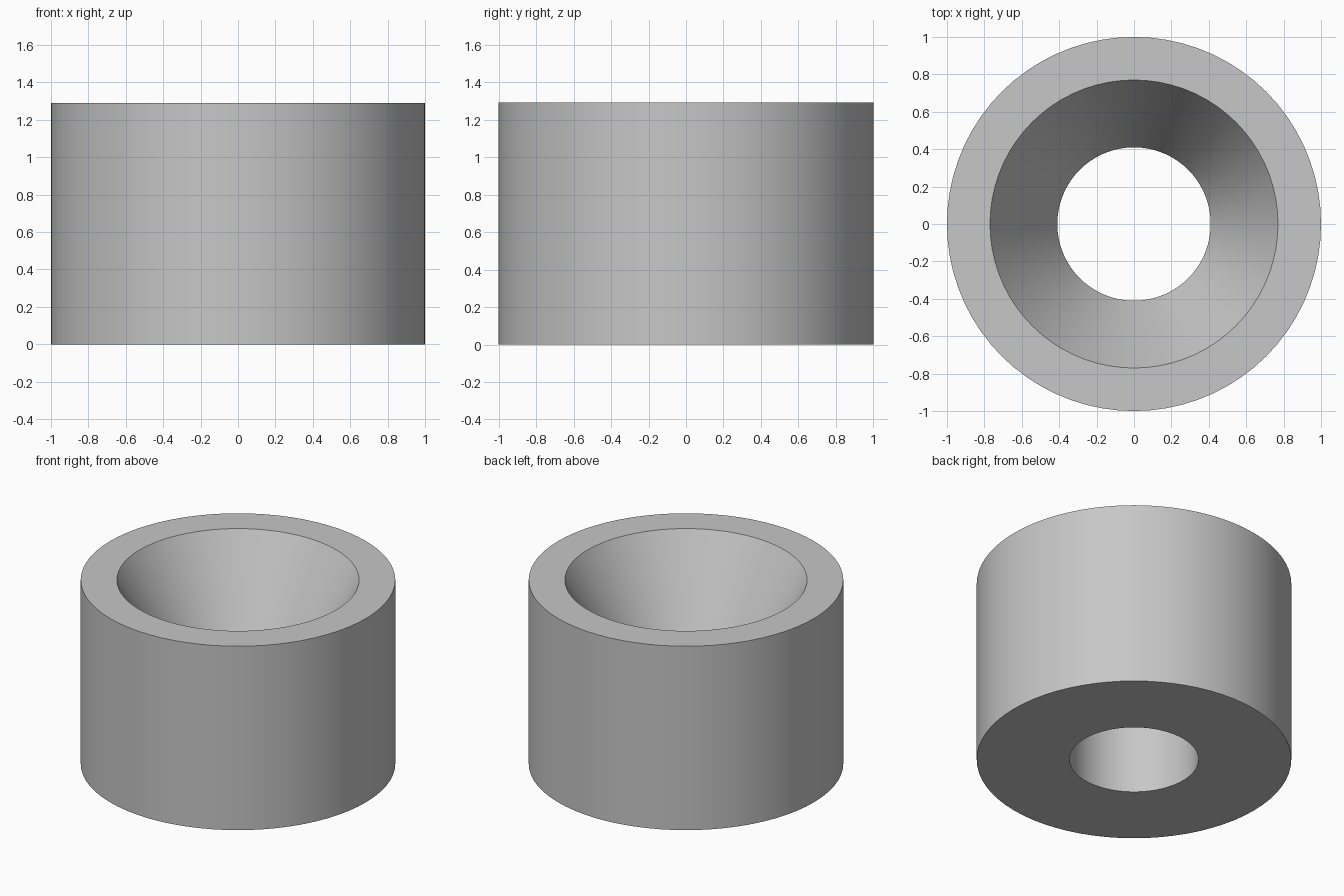
import bpy
import bmesh
from math import cos, sin, tau, radians

cube = bpy.data.objects.get("Cube")
if cube:
    bpy.data.objects.remove(cube, do_unlink=True)

SEGMENTS = 72
HEIGHT = 1.29
OUTER, MOUTH, BORE = 1.0, 0.77, 0.41
CONE_START = HEIGHT / 2

# Plain grey material
grey = bpy.data.materials.new("plain_grey")
grey.use_nodes = True
colour = (0.57, 0.57, 0.57, 1)
grey.diffuse_color = colour
grey.node_tree.nodes["Principled BSDF"].inputs["Base Color"].default_value = colour

# Closed wall section: outer wall, flat rim, tapered mouth, straight bore
profile = [(OUTER, 0), (OUTER, HEIGHT), (MOUTH, HEIGHT),
           (BORE, CONE_START), (BORE, 0)]

# Revolve the section around the vertical axis
bm = bmesh.new()
rings = []
for radius, z in profile:
    rings.append([bm.verts.new((radius * cos(tau * i / SEGMENTS),
                                radius * sin(tau * i / SEGMENTS), z))
                  for i in range(SEGMENTS)])
for k, ring in enumerate(rings):
    above = rings[(k + 1) % len(rings)]
    for i in range(SEGMENTS):
        j = (i + 1) % SEGMENTS
        bm.faces.new((ring[i], ring[j], above[j], above[i]))
bmesh.ops.recalc_face_normals(bm, faces=bm.faces)

mesh = bpy.data.meshes.new("countersunk_bushing")
bm.to_mesh(mesh)
bm.free()
mesh.materials.append(grey)
bushing = bpy.data.objects.new("countersunk_bushing", mesh)
bpy.context.collection.objects.link(bushing)

# Smooth round walls with crisp rims
bpy.ops.object.select_all(action='DESELECT')
bushing.select_set(True)
bpy.context.view_layer.objects.active = bushing
bpy.ops.object.shade_smooth_by_angle(angle=radians(25))
